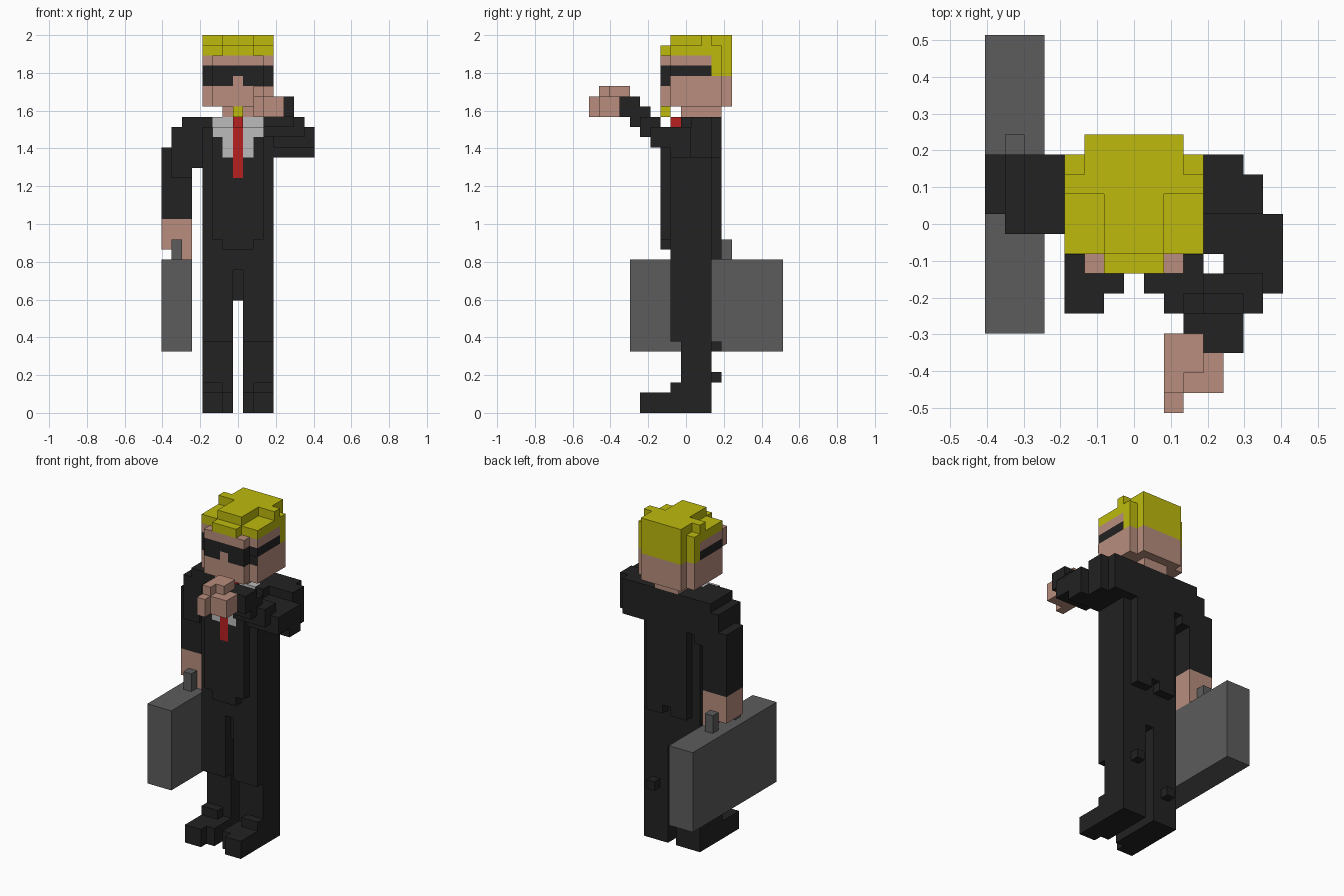
import bpy
import bmesh
from mathutils import Vector

if "Cube" in bpy.data.objects:
    bpy.data.objects.remove(bpy.data.objects["Cube"], do_unlink=True)

UNIT = 2 / 37                      # edge of one block
CENTRE = Vector((7.5, 9.5, 0))     # block coordinates of the origin
AXES = [Vector(a) for a in ((1, 0, 0), (0, 1, 0), (0, 0, 1))]
taken = set()                      # blocks already used by an earlier part


def material(name, red, green, blue):
    mat = bpy.data.materials.new(name)
    mat.use_nodes = True
    colour = (red, green, blue, 1)
    mat.diffuse_color = colour
    shader = mat.node_tree.nodes["Principled BSDF"]
    shader.inputs["Base Color"].default_value = colour
    shader.inputs["Roughness"].default_value = 0.9
    return mat


suit = material("suit_black", 0.016, 0.016, 0.016)
skin = material("skin", 0.48, 0.27, 0.205)
blond = material("blond_hair", 0.51, 0.49, 0.004)
white = material("shirt_white", 0.5, 0.5, 0.5)
red = material("tie_red", 0.48, 0.014, 0.014)
grey = material("case_grey", 0.107, 0.107, 0.107)


def box(x, y, z):
    """All blocks inside the given ranges."""
    return {(i, j, k) for i in range(*x) for j in range(*y) for k in range(*z)}


def part(name, mat, *boxes):
    """Turn a union of boxes into one mesh with only its outer faces."""
    cells = set().union(*boxes) - taken
    taken.update(cells)
    bm = bmesh.new()
    verts = {}

    def vert(p):
        key = tuple(round(c) for c in p)
        if key not in verts:
            verts[key] = bm.verts.new((p - CENTRE) * UNIT)
        return verts[key]

    for cell in cells:
        for n, axis in enumerate(AXES):
            u, v = AXES[(n + 1) % 3], AXES[(n + 2) % 3]
            for side in (0, 1):
                step = axis * (2 * side - 1)
                if tuple(int(c) for c in Vector(cell) + step) in cells:
                    continue
                base = Vector(cell) + axis * side
                ring = [base, base + u, base + u + v, base + v]
                if not side:
                    ring.reverse()
                bm.faces.new([vert(p) for p in ring])
    mesh = bpy.data.meshes.new(name)
    bm.to_mesh(mesh)
    bm.free()
    mesh.materials.append(mat)
    obj = bpy.data.objects.new(name, mesh)
    bpy.context.collection.objects.link(obj)
    return obj


def plate(name, mat, x, y, z):
    """Thin painted plate on a front-facing surface at depth y."""
    lo = (Vector((x[0], y, z[0])) - CENTRE) * UNIT
    hi = (Vector((x[1], y, z[1])) - CENTRE) * UNIT
    bm = bmesh.new()
    bmesh.ops.create_cube(bm, size=1)
    for v in bm.verts:
        v.co.x = hi.x if v.co.x > 0 else lo.x
        v.co.y = lo.y if v.co.y > 0 else lo.y - 0.003
        v.co.z = hi.z if v.co.z > 0 else lo.z
    mesh = bpy.data.meshes.new(name)
    bm.to_mesh(mesh)
    bm.free()
    mesh.materials.append(mat)
    bpy.context.collection.objects.link(bpy.data.objects.new(name, mesh))


# Head: glasses, hair, goatee, face
part("nose_bridge", skin, box(x=(7, 8), y=(7, 8), z=(32, 33)))
part("sunglasses", suit,
     box(x=(5, 10), y=(7, 8), z=(32, 34)),
     *[box(x=(i, i + 1), y=(8, 12), z=(33, 34)) for i in (4, 10)])
for side, i in (("right", 4), ("left", 10)):
    plate(side + "_lens_corner", suit, x=(i, i + 1), y=8, z=(32, 33))
part("hair", blond,
     box(x=(6, 9), y=(7, 8), z=(35, 36)),
     box(x=(4, 11), y=(8, 13), z=(35, 36)),
     box(x=(4, 11), y=(12, 13), z=(33, 36)),
     box(x=(5, 10), y=(13, 14), z=(33, 37)),
     box(x=(5, 10), y=(12, 13), z=(36, 37)),
     box(x=(4, 11), y=(11, 12), z=(36, 37)),
     box(x=(6, 9), y=(8, 11), z=(36, 37)))
part("goatee", blond, box(x=(7, 8), y=(7, 8), z=(29, 30)))
part("head", skin,
     box(x=(4, 11), y=(8, 13), z=(30, 35)),
     box(x=(5, 10), y=(7, 14), z=(30, 35)))
part("neck", skin, box(x=(6, 9), y=(9, 13), z=(29, 30)))

# Tie and shirt front
part("tie", red,
     box(x=(7, 8), y=(7, 8), z=(23, 28)),
     box(x=(7, 8), y=(8, 9), z=(28, 29)))
part("shirt", white,
     box(x=(5, 10), y=(9, 10), z=(28, 29)),
     box(x=(5, 10), y=(7, 8), z=(27, 28)),
     box(x=(6, 9), y=(7, 8), z=(25, 27)))

# Jacket with stepped front panel and back tails
part("jacket", suit,
     box(x=(4, 11), y=(8, 12), z=(14, 28)),
     box(x=(4, 11), y=(9, 13), z=(25, 29)),
     box(x=(5, 10), y=(7, 8), z=(17, 28)),
     box(x=(6, 9), y=(7, 8), z=(16, 17)),
     box(x=(5, 10), y=(12, 13), z=(16, 25)),
     box(x=(5, 7), y=(12, 13), z=(15, 16)),
     box(x=(8, 10), y=(12, 13), z=(15, 16)))

# Trousers and shoes
part("trouser_seat", suit, box(x=(7, 8), y=(9, 12), z=(11, 14)))
for side, i, calf in (("right", 4, 3), ("left", 8, 6)):
    legs = (i, i + 3)
    part(side + "_leg", suit,
         box(x=legs, y=(8, 12), z=(7, 14)),
         box(x=legs, y=(9, 12), z=(2, 7)),
         box(x=(i + 1, i + 2), y=(12, 13), z=(calf, calf + 1)))
    toe = (4, 6) if side == "right" else (9, 11)
    part(side + "_shoe", suit,
         box(x=legs, y=(6, 12), z=(0, 2)),
         box(x=toe, y=(5, 6), z=(0, 2)),
         box(x=toe, y=(8, 9), z=(2, 3)))

# Lowered right arm holding the case
part("right_sleeve", suit,
     box(x=(2, 4), y=(9, 13), z=(24, 29)),
     box(x=(1, 3), y=(9, 13), z=(23, 28)),
     box(x=(0, 3), y=(10, 13), z=(19, 26)))
part("case_handle", grey,
     box(x=(1, 2), y=(9, 14), z=(16, 17)),
     box(x=(1, 2), y=(9, 10), z=(15, 16)),
     box(x=(1, 2), y=(13, 14), z=(15, 16)))
part("right_hand", skin,
     box(x=(0, 3), y=(10, 13), z=(16, 19)),
     box(x=(2, 3), y=(10, 13), z=(15, 16)))
part("briefcase", grey, box(x=(0, 3), y=(4, 19), z=(6, 15)))

# Raised left arm reaching forward
part("left_sleeve", suit,
     box(x=(11, 13), y=(12, 13), z=(25, 29)),
     box(x=(11, 14), y=(10, 12), z=(25, 29)),
     box(x=(11, 15), y=(8, 10), z=(25, 28)),
     box(x=(12, 15), y=(7, 8), z=(26, 28)),
     box(x=(11, 15), y=(6, 7), z=(26, 28)),
     box(x=(11, 14), y=(6, 7), z=(27, 29)),
     box(x=(10, 14), y=(5, 6), z=(27, 29)),
     box(x=(11, 13), y=(5, 6), z=(28, 30)),
     box(x=(10, 13), y=(4, 5), z=(28, 31)),
     box(x=(11, 13), y=(3, 4), z=(29, 31)))
part("left_hand", skin,
     box(x=(9, 12), y=(1, 3), z=(29, 31)),
     box(x=(9, 10), y=(0, 1), z=(29, 31)),
     box(x=(9, 11), y=(2, 4), z=(29, 32)),
     box(x=(9, 10), y=(1, 2), z=(31, 32)))
